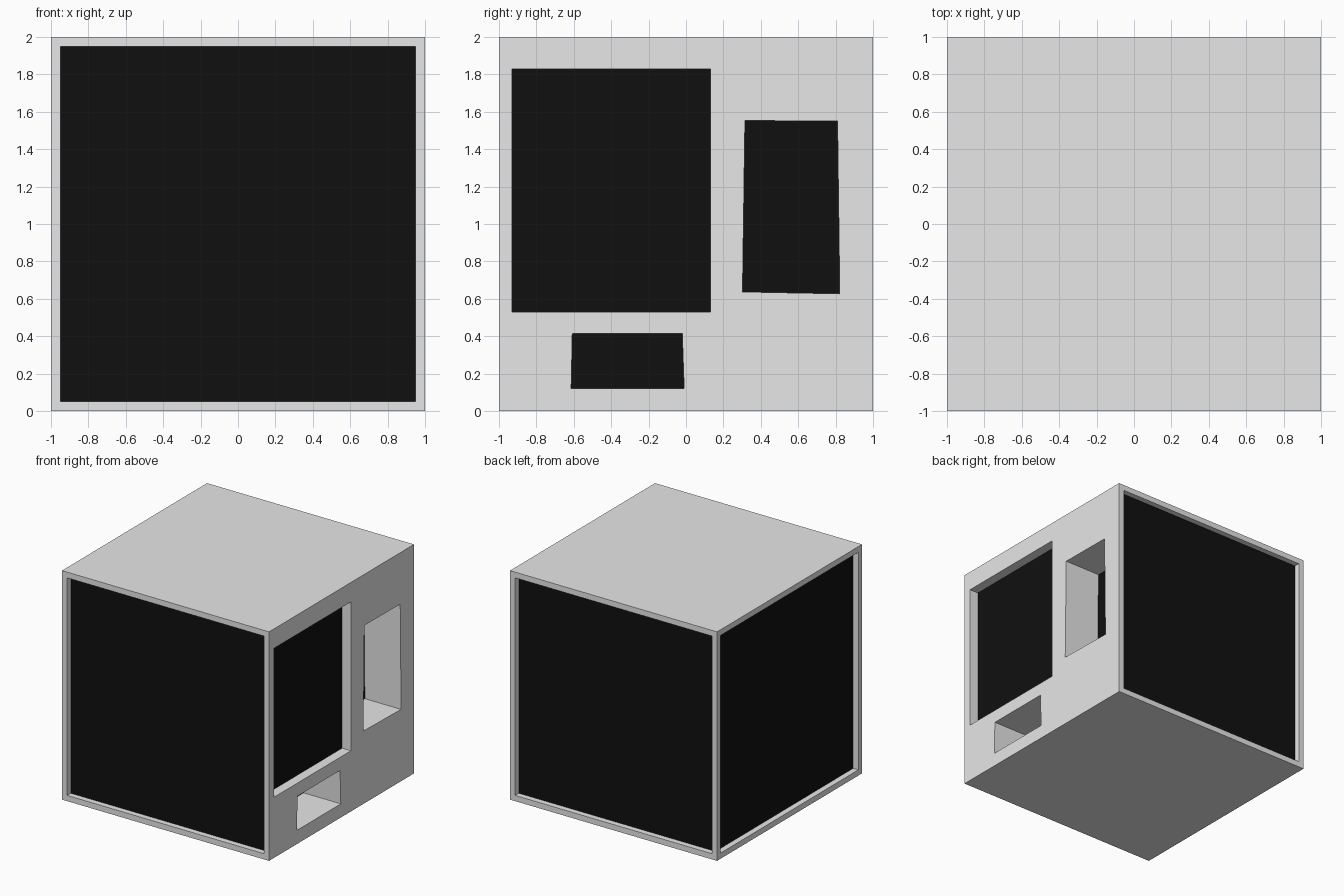
import bpy, bmesh

if "Cube" in bpy.data.objects:
    bpy.data.objects.remove(bpy.data.objects["Cube"])


def material(name, rgb):
    m = bpy.data.materials.new(name)
    m.diffuse_color = (*rgb, 1.0)
    m.use_nodes = True
    m.node_tree.nodes["Principled BSDF"].inputs["Base Color"].default_value = m.diffuse_color
    return m


def add_object(name, bm):
    bmesh.ops.recalc_face_normals(bm, faces=bm.faces)
    mesh = bpy.data.meshes.new(name)
    bm.to_mesh(mesh)
    bm.free()
    ob = bpy.data.objects.new(name, mesh)
    bpy.context.collection.objects.link(ob)
    return ob


grey = material("light grey", (0.8, 0.8, 0.8))
black = material("black", (0.005, 0.005, 0.005))

# Cube shell with framed, sunken panels on the front, back and left
bm = bmesh.new()
bmesh.ops.create_cube(bm, size=2.0)
bmesh.ops.translate(bm, verts=bm.verts, vec=(0, 0, 1))
bm.normal_update()
framed = [f for f in bm.faces if abs(f.normal.y) > 0.9 or f.normal.x < -0.9]
for f in framed:
    bmesh.ops.inset_region(bm, faces=[f], thickness=0.05, use_even_offset=True)
    normal = f.normal.copy()
    moved = bmesh.ops.extrude_discrete_faces(bm, faces=[f])["faces"]
    bmesh.ops.translate(bm, verts=moved[0].verts, vec=-0.05 * normal)
body = add_object("box_shell", bm)
body.data.materials.append(grey)
body.data.materials.append(black)

# Right side openings: outline in (y, z) and depth
openings = {
    "large_window": ([(-0.93, 0.53), (0.13, 0.53), (0.13, 1.83), (-0.93, 1.83)], 0.085),
    "tall_window": ([(0.302, 0.637), (0.822, 0.627), (0.81, 1.55), (0.315, 1.553)], 0.35),
    "low_window": ([(-0.614, 0.12), (-0.01, 0.12), (-0.02, 0.415), (-0.608, 0.415)], 0.36),
}
cutters = []
for name, (outline, depth) in openings.items():
    bm = bmesh.new()
    inner = bm.faces.new([bm.verts.new((1 - depth, y, z)) for y, z in outline])
    ext = bmesh.ops.extrude_face_region(bm, geom=[inner], use_keep_orig=True)
    outer = [g for g in ext["geom"] if isinstance(g, bmesh.types.BMVert)]
    bmesh.ops.translate(bm, verts=outer, vec=(depth + 0.1, 0, 0))
    cutter = add_object(name + "_cutter", bm)
    cutter.hide_render = True
    cutters.append(cutter)
    mod = body.modifiers.new(name, 'BOOLEAN')
    mod.operation = 'DIFFERENCE'
    mod.solver = 'EXACT'
    mod.object = cutter

# Bake the cuts and drop the helpers
deps = bpy.context.evaluated_depsgraph_get()
baked = bpy.data.meshes.new_from_object(body.evaluated_get(deps))
body.modifiers.clear()
body.data = baked
for c in cutters:
    bpy.data.objects.remove(c)
baked.materials.clear()
baked.materials.append(grey)
baked.materials.append(black)

# Sunken floors are black: side-facing faces lying behind the outer surface
for p in baked.polygons:
    n, c = p.normal, p.center
    sunk = (n.x * c.x + n.y * c.y) < 0.98
    front_back = abs(n.y) > 0.9 and abs(abs(c.y) - 0.95) < 0.005 and n.y * c.y > 0
    left = n.x < -0.9 and abs(c.x + 0.95) < 0.005
    right = n.x > 0.9 and 0.5 < c.x < 0.98
    p.material_index = 1 if sunk and (front_back or left or right) else 0
    p.use_smooth = False
